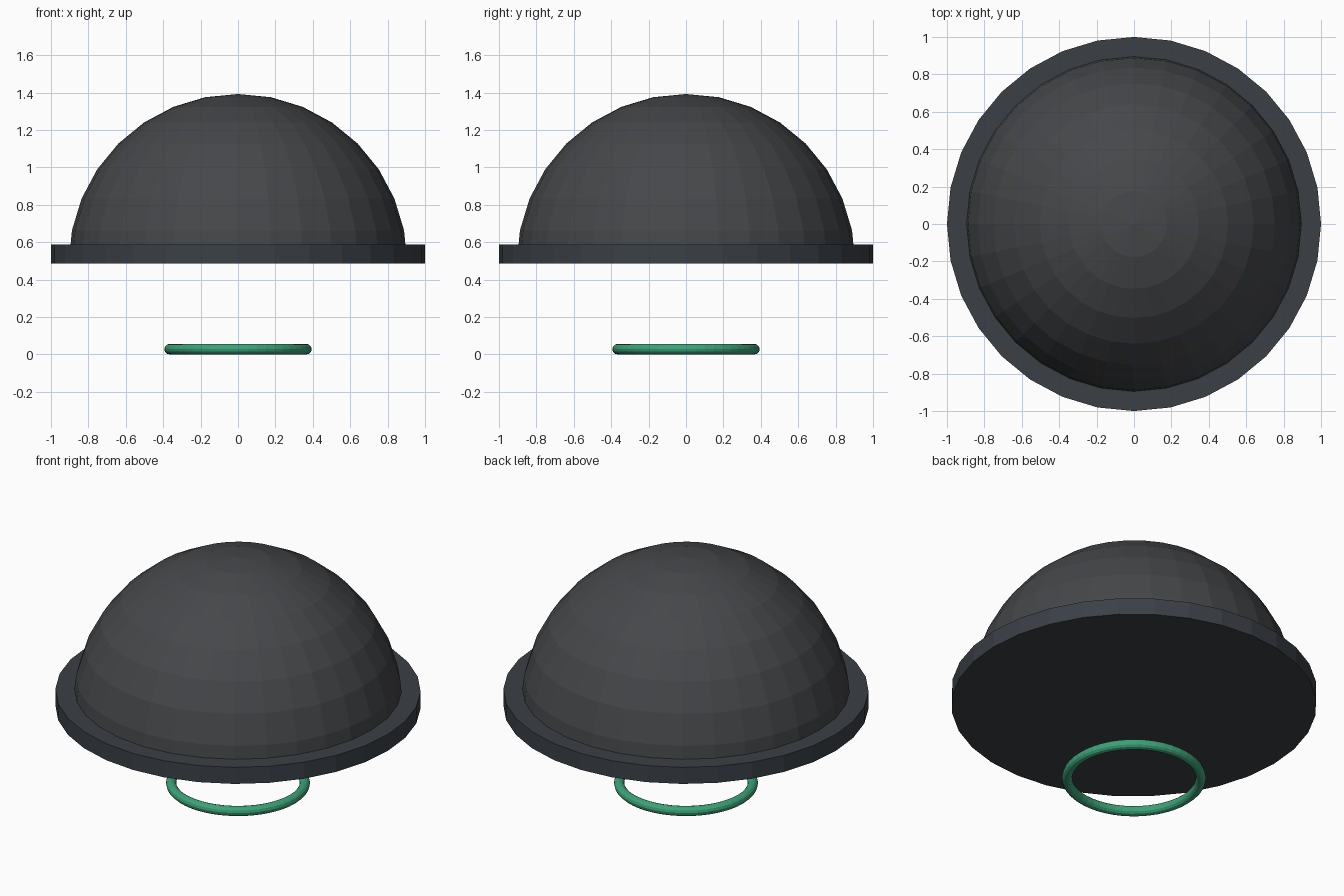
import bpy, bmesh
from math import sin, cos, pi

if "Cube" in bpy.data.objects:
    bpy.data.objects.remove(bpy.data.objects["Cube"])

SEGMENTS = 32
BRIM_BOTTOM, BRIM_TOP = 0.487, 0.587


def paint(obj, name, color):
    mat = bpy.data.materials.new(name)
    mat.diffuse_color = (*color, 1.0)
    mat.use_nodes = True
    mat.node_tree.nodes["Principled BSDF"].inputs["Base Color"].default_value = mat.diffuse_color
    obj.data.materials.append(mat)


# Dome: upper half of a faceted sphere, closed underneath
bm = bmesh.new()
bmesh.ops.create_uvsphere(bm, u_segments=SEGMENTS, v_segments=16, radius=0.905)
bmesh.ops.bisect_plane(bm, geom=bm.verts[:] + bm.edges[:] + bm.faces[:],
                       plane_co=(0, 0, 0.004), plane_no=(0, 0, 1), clear_inner=True)
bmesh.ops.holes_fill(bm, edges=[e for e in bm.edges if e.is_boundary], sides=0)
mesh = bpy.data.meshes.new("dome")
bm.to_mesh(mesh)
bm.free()
dome = bpy.data.objects.new("dome", mesh)
dome.location.z = BRIM_BOTTOM
bpy.context.collection.objects.link(dome)
paint(dome, "dome_grey", (0.06, 0.063, 0.068))

# Brim: flat disc around the base of the dome
bpy.ops.mesh.primitive_cylinder_add(vertices=SEGMENTS, radius=1.0,
                                    depth=BRIM_TOP - BRIM_BOTTOM,
                                    location=(0, 0, (BRIM_TOP + BRIM_BOTTOM) / 2))
brim = bpy.context.object
brim.name = "brim"
paint(brim, "brim_slate", (0.043, 0.051, 0.062))

# Floating ring below the brim
TUBE = 0.028
bpy.ops.mesh.primitive_torus_add(major_segments=48, minor_segments=12,
                                 major_radius=0.366, minor_radius=TUBE,
                                 location=(0, 0, TUBE))
ring = bpy.context.object
ring.name = "floating_ring"
paint(ring, "ring_green", (0.05, 0.36, 0.19))
